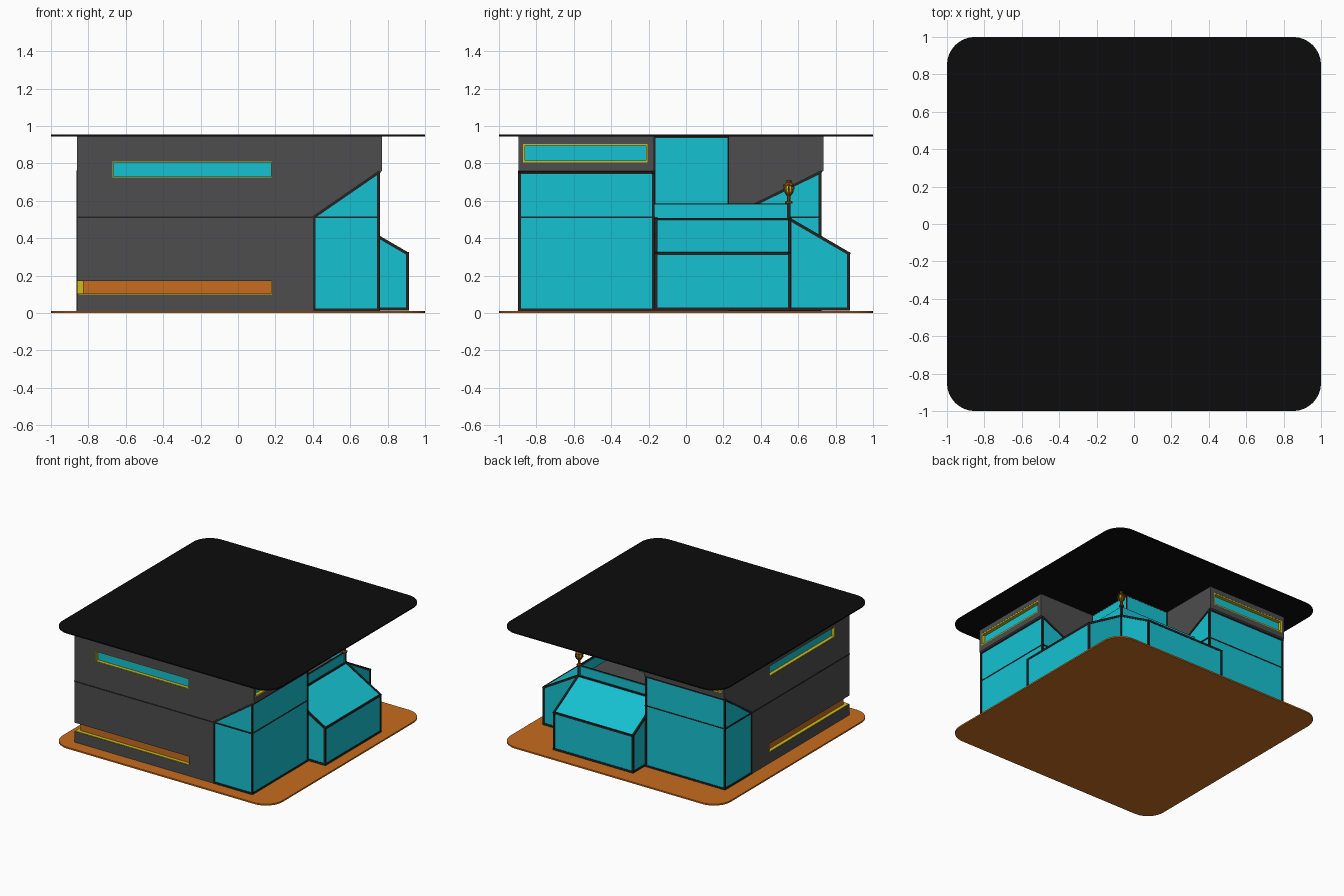
import bpy, bmesh, math
from mathutils import Vector

if "Cube" in bpy.data.objects:
    bpy.data.objects.remove(bpy.data.objects["Cube"])

def mat(name, rgb):
    m = bpy.data.materials.new(name)
    m.diffuse_color = tuple((c / 255) ** 2.2 for c in rgb) + (1,)
    m.use_nodes = True
    m.node_tree.nodes["Principled BSDF"].inputs["Base Color"].default_value = m.diffuse_color
    return m

GLASS = mat("glass", (28, 192, 208))
WALL = mat("wall_grey", (78, 78, 78))
DARK = mat("frame_dark", (40, 40, 40))
BLACK = mat("roof_black", (20, 20, 20))
ORANGE = mat("orange", (198, 108, 36))
YELLOW = mat("yellow", (205, 185, 30))
BROWN = mat("lamp_brown", (135, 78, 25))
OFF = 0.035

def flip(p):
    """Reflect a point across the plan diagonal (front wing -> left wing)."""
    return (p[1] + OFF, p[0] - OFF, p[2])

def make(name, bm, m):
    bmesh.ops.recalc_face_normals(bm, faces=bm.faces)
    me = bpy.data.meshes.new(name)
    bm.to_mesh(me)
    bm.free()
    if m:
        me.materials.append(m)
    ob = bpy.data.objects.new(name, me)
    bpy.context.collection.objects.link(ob)
    return ob

def add_loft(bm, a, b, mir):
    f = flip if mir else (lambda p: p)
    va = [bm.verts.new(f(p)) for p in a]
    vb = [bm.verts.new(f(p)) for p in b]
    n = len(a)
    bm.faces.new(va)
    bm.faces.new(vb[::-1])
    for i in range(n):
        j = (i + 1) % n
        bm.faces.new((va[i], vb[i], vb[j], va[j]))

def loft(name, a, b, m, mir=False):
    bm = bmesh.new()
    add_loft(bm, a, b, mir)
    return make(name, bm, m)

def add_box(bm, lo, hi, mir):
    ring = [(lo[0], lo[1]), (hi[0], lo[1]), (hi[0], hi[1]), (lo[0], hi[1])]
    add_loft(bm, [(x, y, lo[2]) for x, y in ring], [(x, y, hi[2]) for x, y in ring], mir)

def boxes(name, spans, m, mir=False):
    bm = bmesh.new()
    for lo, hi in spans:
        add_box(bm, lo, hi, mir)
    return make(name, bm, m)

def bars(name, segs, w, m, mir=False):
    """Square beams between point pairs."""
    bm = bmesh.new()
    for p, q in segs:
        p, q = Vector(p), Vector(q)
        d = (q - p).normalized()
        s = d.cross(Vector((0, 1, 0)) if abs(d.z) > .9 else Vector((0, 0, 1))).normalized()
        t = d.cross(s)
        h = w / 2
        c = [(s + t) * h, (t - s) * h, (-s - t) * h, (s - t) * h]
        add_loft(bm, [p - d * h + k for k in c], [q + d * h + k for k in c], mir)
    return make(name, bm, m)

def loop(pts):
    return list(zip(pts, pts[1:] + pts[:1]))

def cut(ob, cutters):
    for c in cutters:
        md = ob.modifiers.new("cut", 'BOOLEAN')
        md.object, md.solver = c, 'EXACT'
    dg = bpy.context.evaluated_depsgraph_get()
    me = bpy.data.meshes.new_from_object(ob.evaluated_get(dg))
    ob.modifiers.clear()
    ob.data = me
    for c in cutters:
        bpy.data.objects.remove(c)

def plate(name, z0, z1, m, r=.15):
    pts = []
    for k, (sx, sy) in enumerate(((1, 1), (-1, 1), (-1, -1), (1, -1))):
        for i in range(9):
            a = math.pi / 2 * (k + i / 8)
            pts.append((sx * (1 - r) + r * math.cos(a), sy * (1 - r) + r * math.sin(a)))
    loft(name, [(x, y, z0) for x, y in pts], [(x, y, z1) for x, y in pts], m)

# ground slab and flat roof
plate("base_slab", 0, .012, ORANGE)
plate("roof_slab", .945, .955, BLACK)

YF, YI = -.895, -.17           # outer and inner wall planes of the front wing
for mir, tag in ((False, "front"), (True, "left")):
    # grey wing, mitred at the corner, with a sloped end
    def prof(x0, x1, y):
        return [(x0, y, .01), (x1, y, .01), (x1, y, .51), (.77, y, .76), (.77, y, .947), (x0, y, .947)]
    wing = loft(tag + "_wing", prof(-.86, .405, YF), prof(-.86 + YI - YF, .265, YI), WALL, mir)
    D = .035
    cut(wing, [boxes("c1", [((-.67, -1, .725), (.18, YF + D, .81))], None, mir),
               boxes("c2", [((-1, -1, .10), (.183, YF + D, .172))], None, mir),
               boxes("c3", [((.77 - D, -.872, .805), (.9, -.205, .905))], None, mir)])

    # long window: pane and yellow lining
    yb = YF + D
    boxes(tag + "_long_window", [((-.67, yb - .006, .725), (.18, yb + .01, .81))], GLASS, mir)
    e = .004
    boxes(tag + "_long_window_lining",
          [((-.67, YF + .001, .725), (.18, yb, .725 + e)), ((-.67, YF + .001, .81 - e), (.18, yb, .81)),
           ((-.67, YF + .001, .725), (-.67 + e, yb, .81)), ((.18 - e, YF + .001, .725), (.18, yb, .81))], YELLOW, mir)

    # low recess wrapping the corner
    boxes(tag + "_recess_back", [((-.86 + D - .004, yb - .004, .10), (.183, yb + .01, .172))], ORANGE, mir)
    boxes(tag + "_recess_lining", [((-.85, YF + .002, .10), (.183, yb, .104)),
                                   ((.179, YF + .001, .10), (.183, yb, .172))], YELLOW, mir)

    # end window under the roof
    xb = .77 - D
    boxes(tag + "_end_window", [((xb - .01, -.872, .805), (xb + .006, -.205, .905))], GLASS, mir)
    e = .01
    boxes(tag + "_end_window_lining",
          [((xb, -.872, .805), (.769, -.205, .805 + e)), ((xb, -.872, .905 - e), (.769, -.205, .905)),
           ((xb, -.872, .805), (.769, -.872 + e, .905)), ((xb, -.205 - e, .805), (.769, -.205, .905))], YELLOW, mir)

    # glazed wing end
    def gl(x0, y):
        return [(x0, y, .014), (.755, y, .014), (.755, y, .752), (x0, y, .51)]
    loft(tag + "_end_glass", gl(.40, YF + .004), gl(.26, YI - .004), GLASS, mir)
    o = [(.408, YF + .005, .018), (.752, YF + .005, .018), (.752, YF + .005, .752), (.408, YF + .005, .515)]
    i = [(.27, YI - .005, .018), (.752, YI - .005, .018), (.752, YI - .005, .752), (.27, YI - .005, .515)]
    bars(tag + "_end_frame", loop(o) + loop(i) + [(o[1], i[1]), (o[2], i[2])], .015, DARK, mir)
    bars(tag + "_storey_line", [((-.855, YF + .002, .512), (.75, YF + .002, .512)),
                                ((.753, YF + .005, .512), (.753, YI, .512)),
                                ((.753, YI - .002, .512), (.27, YI - .002, .512))], .009, DARK, mir)

    # lean-to glass bay on the inner side
    bx, tx, y0, y1 = .91, .592, -.165, .557
    def bay(y):
        return [(tx, y, .014), (bx, y, .014), (bx, y, .32), (tx, y, .502)]
    loft(tag + "_bay_glass", bay(y0), bay(y1), GLASS, mir)
    def edge(y):
        return [(tx, y, .022), (bx - .005, y, .022), (bx - .005, y, .318), (tx, y, .50)]
    a, b = edge(y0 + .004), edge(y1 - .004)
    bars(tag + "_bay_frame", loop(a) + loop(b) + list(zip(a, b)), .016, DARK, mir)

    # balcony parapet
    boxes(tag + "_parapet", [((.572, YI, .49), (.588, .557, .58))], GLASS, mir)
    bars(tag + "_parapet_cap", [((.58, YI, .582), (.58, .547, .582))], .008, DARK, mir)

# core under the balcony, balcony floor, upper glass room
boxes("bay_core", [((-.14, -.175, .014), (.592, .557, .49))], GLASS)
boxes("balcony_floor", [((-.14, -.175, .488), (.585, .55, .502))], WALL)
boxes("upper_glass_room", [((-.14, -.175, .5), (.265, .23, .946))], GLASS)
bars("upper_room_edges", [((.262, -.168, .5), (.262, -.168, .942)), ((-.133, .227, .5), (-.133, .227, .942)),
                          ((.262, .227, .5), (.262, .227, .942)), ((.262, -.168, .941), (.262, .227, .941)),
                          ((-.133, .227, .941), (.262, .227, .941))], .008, DARK)

# corner lamp on the parapet
LX, LY = .585, .55
def lathe(name, prof, m, n=8):
    bm = bmesh.new()
    rings = [[bm.verts.new((LX + r * math.cos(2 * math.pi * k / n), LY + r * math.sin(2 * math.pi * k / n), z))
              for k in range(n)] for r, z in prof]
    for p, q in zip(rings, rings[1:]):
        for k in range(n):
            bm.faces.new((p[k], p[(k + 1) % n], q[(k + 1) % n], q[k]))
    bm.faces.new(rings[0])
    bm.faces.new(rings[-1])
    make(name, bm, m)

bars("corner_post", [((LX, LY, .50), (LX, LY, .585))], .018, DARK)
lathe("lamp_stem", [(.02, .585), (.02, .595), (.01, .6), (.01, .625), (.024, .645), (.024, .65)], BROWN)
lathe("lamp_glow", [(.018, .65), (.02, .665), (.016, .685)], YELLOW)
lathe("lamp_cap", [(.032, .682), (.02, .692), (.013, .697), (.013, .712)], BROWN)
ribs = []
for k in range(6):
    c, s = math.cos(k * math.pi / 3), math.sin(k * math.pi / 3)
    path = [(LX + r * c, LY + r * s, z) for r, z in ((.022, .648), (.03, .665), (.028, .685))]
    ribs += list(zip(path, path[1:]))
bars("lamp_ribs", ribs, .007, BROWN)
